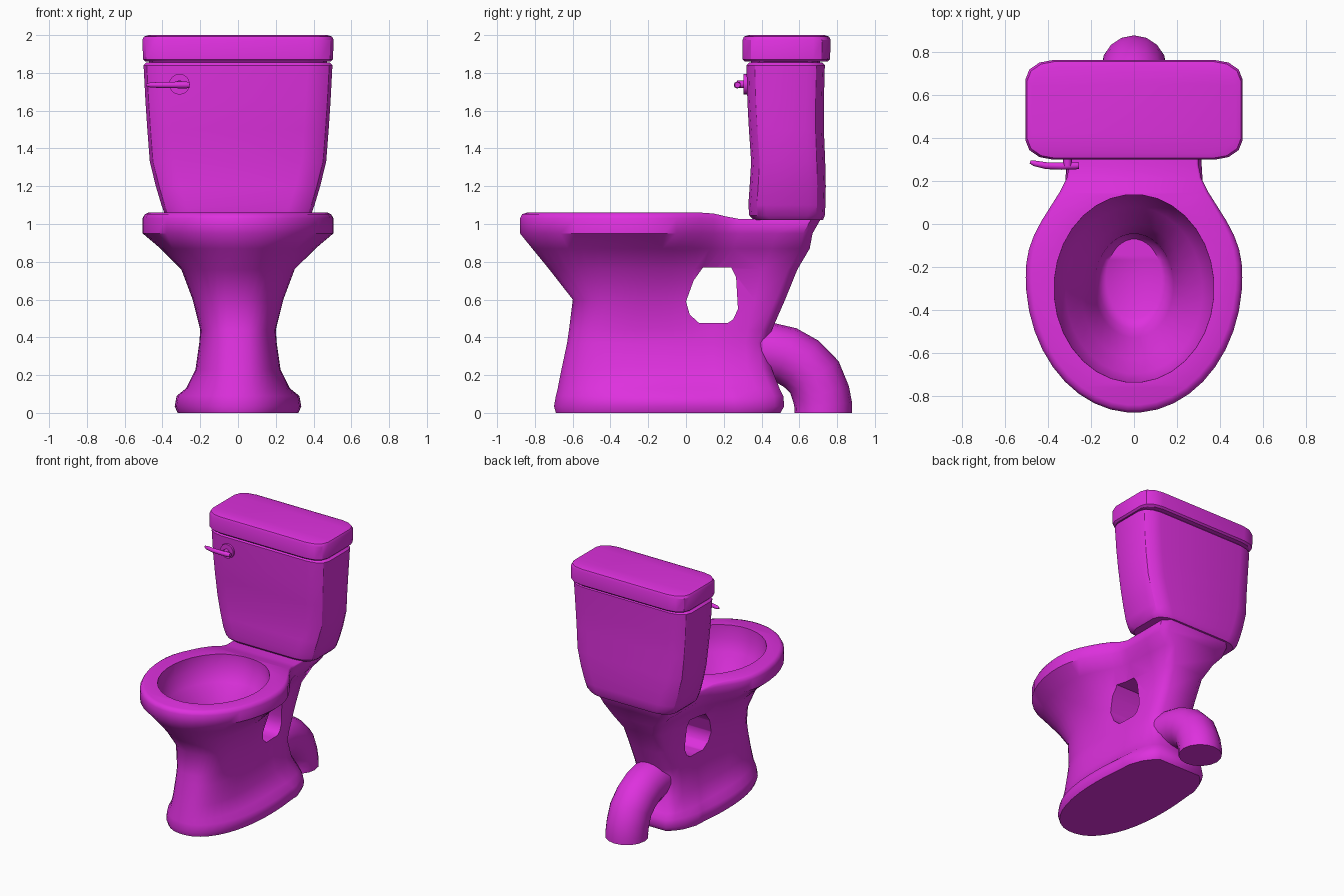
import bpy, bmesh
from math import pi, sin, cos, radians

if "Cube" in bpy.data.objects:
    bpy.data.objects.remove(bpy.data.objects["Cube"])

mat = bpy.data.materials.new("magenta_glaze")
mat.diffuse_color = (0.73, 0.03, 0.73, 1)
mat.use_nodes = True
mat.node_tree.nodes["Principled BSDF"].inputs["Base Color"].default_value = mat.diffuse_color


def finish(obj, angle=32):
    bpy.ops.object.select_all(action='DESELECT')
    obj.select_set(True)
    bpy.context.view_layer.objects.active = obj
    bpy.ops.object.shade_smooth_by_angle(angle=radians(angle))
    return obj


def loft(name, rings):
    """Skin a stack of even-sized rings; the ends are closed with strips."""
    bm = bmesh.new()
    rows = [[bm.verts.new(p) for p in r] for r in rings]
    n = len(rows[0])
    for a, b in zip(rows, rows[1:]):
        for i in range(n):
            j = (i + 1) % n
            bm.faces.new((a[i], a[j], b[j], b[i]))
    for r in (rows[0], rows[-1]):
        for i in range(n // 2 - 1):
            bm.faces.new((r[i], r[i + 1], r[n - 2 - i], r[n - 1 - i]))
    bmesh.ops.recalc_face_normals(bm, faces=bm.faces)
    me = bpy.data.meshes.new(name)
    bm.to_mesh(me)
    bm.free()
    me.materials.append(mat)
    obj = bpy.data.objects.new(name, me)
    bpy.context.collection.objects.link(obj)
    return obj


def tube(name, pts, radii):
    cu = bpy.data.curves.new(name, 'CURVE')
    cu.dimensions = '3D'
    cu.bevel_depth = 1
    cu.bevel_resolution = 6
    cu.use_fill_caps = True
    s = cu.splines.new('POLY')
    s.points.add(len(pts) - 1)
    for p, co, r in zip(s.points, pts, radii):
        p.co = (*co, 1)
        p.radius = r
    obj = bpy.data.objects.new(name, cu)
    bpy.context.collection.objects.link(obj)
    cu.materials.append(mat)
    bpy.ops.object.select_all(action='DESELECT')
    obj.select_set(True)
    bpy.context.view_layer.objects.active = obj
    bpy.ops.object.convert(target='MESH')
    return finish(bpy.context.object, 40)


def cut(obj, cutter):
    cutter.hide_render = True
    m = obj.modifiers.new("cut", 'BOOLEAN')
    m.operation, m.solver, m.object = 'DIFFERENCE', 'EXACT', cutter
    bpy.context.view_layer.objects.active = obj
    bpy.ops.object.modifier_apply(modifier=m.name)
    bpy.data.objects.remove(cutter)


def smooth(t):
    t = max(0, min(1, t))
    return t * t * (3 - 2 * t)


def keyhole(z, yf, yw, w, yn, wn, yb, wb, e=1, drop=0):
    """Elliptical front (blunter when e < 1), waisted neck, squared back;
    drop lowers the rear deck."""
    half = [(w * sin(a) ** e, yw - (yw - yf) * cos(a) ** e)
            for a in [(i + 0.4) / 10 * pi / 2 for i in range(10)]]
    for i in range(9):
        t = i / 8
        half.append((w - (w - wn) * smooth(t ** 1.3), yw + (yn - yw) * t))
    half += [((wn + wb) / 2, (yn + yb) / 2), (wb, yb - 0.05), (wb - 0.05, yb)]
    pts = half + [(-x, y) for x, y in reversed(half)]
    return [(x, y, z - drop * smooth((y - 0.1) / 0.2)) for x, y in pts]


def ellipse(z, rx, y0, y1, n=32):
    return [(rx * sin((i + .5) * 2 * pi / n),
             (y0 + y1) / 2 - (y1 - y0) / 2 * cos((i + .5) * 2 * pi / n), z) for i in range(n)]


def rounded(z, w, y0, y1, rx=0.13, ry=0.09):
    half = []
    for cy, start in ((y0 + ry, 0), (y1 - ry, pi / 2)):
        for k in range(4):
            a = start + k * pi / 6
            half.append((w - rx + rx * sin(a), cy - ry * cos(a)))
    return [(x, y, z) for x, y in half + [(-x, y) for x, y in reversed(half)]]


# Bowl, pedestal and foot as one body
levels = [
    (0.00, -.69, -.05, .32, .30, .30, .50, .23, .9),
    (0.035, -.70, -.05, .335, .30, .315, .52, .24, .9),
    (0.09, -.69, -.05, .325, .28, .305, .515, .23, .9),
    (0.13, -.68, -.1, .275, .25, .27, .495, .22, .85),
    (0.23, -.66, -.2, .225, .2, .215, .455, .18, .8),
    (0.37, -.63, -.25, .205, .2, .195, .43, .16, .8),
    (0.44, -.62, -.25, .20, .2, .19, .455, .16, .8),
    (0.60, -.60, -.25, .24, .2, .19, .525, .16, .85),
    (0.76, -.725, -.25, .30, .22, .20, .59, .17, .95),
    (0.87, -.815, -.25, .41, .25, .25, .655, .22),
    (0.95, -.88, -.25, .505, .28, .30, .67, .29),
    (1.03, -.88, -.25, .505, .28, .30, .71, .30, 1, .01),
]
rings = [keyhole(*l) for l in levels]
rings.append(keyhole(1.052, -.868, -.25, .493, .28, .296, .71, .298, 1, .028))
rings.append(keyhole(1.06, -.845, -.25, .475, .28, .29, .705, .29, 1, .034))
body = loft("bowl_and_pedestal", rings)

# Hollow of the bowl
cut(body, loft("bowl_cutter", [
    ellipse(0.47, .13, -.44, -.07), ellipse(0.50, .165, -.49, -.05),
    ellipse(0.60, .185, -.53, -.045), ellipse(0.76, .245, -.63, 0),
    ellipse(0.87, .32, -.70, .08), ellipse(0.96, .37, -.735, .135),
    ellipse(1.2, .378, -.745, .142)]))

# Opening through the pedestal
hole = [(.04, .70), (.09, .77), (.24, .77), (.265, .72), (.275, .55),
        (.25, .495), (.22, .475), (.07, .475), (.02, .52), (0, .59)]
cut(body, loft("hole_cutter", [[(x, y, z) for y, z in hole] for x in (-.6, .6)]))
finish(body, 46)

# Cistern tank
finish(loft("tank", [rounded(*l) for l in [
    (1.02, .36, .36, .725), (1.045, .385, .335, .735), (1.10, .405, .33, .738),
    (1.20, .435, .337, .74), (1.33, .467, .345, .737), (1.50, .48, .333, .73),
    (1.65, .49, .325, .73), (1.84, .50, .32, .735), (1.855, .485, .335, .72)]]))
finish(loft("tank_neck", [rounded(z, .47, .345, .71) for z in (1.84, 1.88)]))

# Tank lid
finish(loft("tank_lid", [rounded(*l) for l in [
    (1.86, .49, .312, .75), (1.872, .503, .30, .763), (1.975, .506, .30, .765),
    (1.992, .498, .307, .758), (2.0, .475, .33, .735)]]))

# Waste pipe
tube("waste_pipe", [(0, .34, .33), (0, .44, .325), (0, .53, .305), (0, .61, .26),
                    (0, .68, .19), (0, .715, .10), (0, .727, .04), (0, .727, 0)], [.153] * 8)

# Flush lever: round plate, stem and tapered handle
tube("lever_plate", [(-.31, .34, 1.74), (-.31, .305, 1.74)], [.055, .055])
tube("lever_stem", [(-.31, .32, 1.74), (-.31, .27, 1.74)], [.02, .02])
tube("lever_handle", [(-.257, .273, 1.736), (-.275, .272, 1.736), (-.34, .27, 1.736),
                      (-.41, .272, 1.736), (-.465, .283, 1.736), (-.485, .289, 1.736)],
     [.015, .018, .017, .016, .013, .007])
